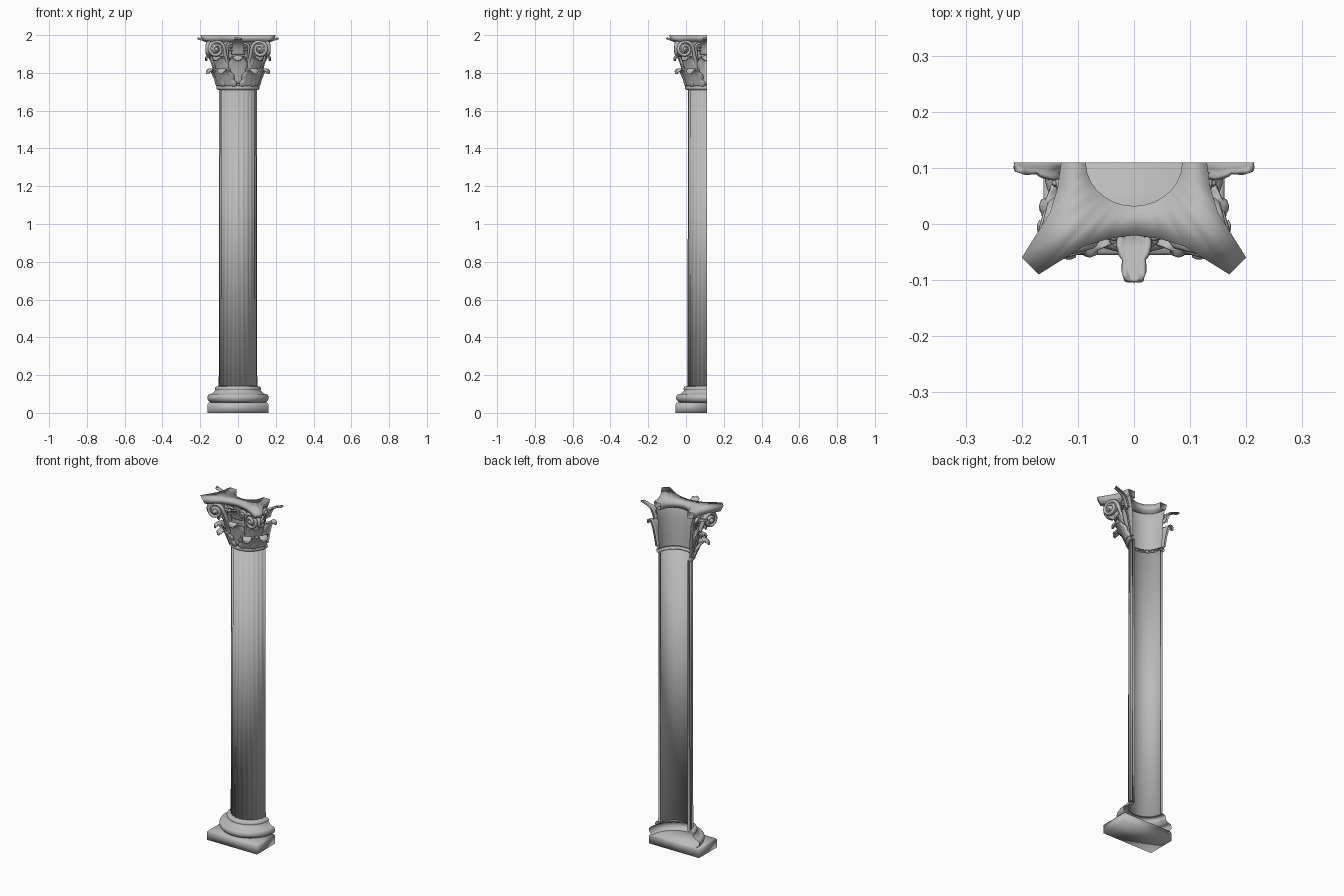
import bpy, bmesh, math
from math import sin, cos, pi, radians
from mathutils import Vector

cube = bpy.data.objects.get("Cube")
if cube:
    bpy.data.objects.remove(cube, do_unlink=True)

stone = bpy.data.materials.new("grey_stone")
stone.use_nodes = True
GREY = (0.5, 0.5, 0.5, 1)
stone.diffuse_color = GREY
stone.node_tree.nodes["Principled BSDF"].inputs["Base Color"].default_value = GREY

BACK = 0.11  # wall plane; the column axis lies in it


def finish(name, bm, angle=180, cut=False):
    """Move to the wall plane, trim whatever passes it, and shade."""
    bmesh.ops.translate(bm, verts=bm.verts, vec=(0, BACK, 0))
    if cut:
        bmesh.ops.bisect_plane(bm, geom=bm.verts[:] + bm.edges[:] + bm.faces[:],
                               plane_co=(0, BACK, 0), plane_no=(0, 1, 0), clear_outer=True)
    mesh = bpy.data.meshes.new(name)
    bm.to_mesh(mesh)
    bm.free()
    mesh.materials.append(stone)
    obj = bpy.data.objects.new(name, mesh)
    bpy.context.collection.objects.link(obj)
    bpy.ops.object.select_all(action='DESELECT')
    obj.select_set(True)
    bpy.context.view_layer.objects.active = obj
    bpy.ops.object.shade_smooth_by_angle(angle=radians(angle))


def skin(bm, rows, closed=False):
    """Join rows of points with quads."""
    vs = [[bm.verts.new(p) for p in row] for row in rows]
    for a, b in zip(vs, vs[1:]):
        n = len(a)
        for i in range(n if closed else n - 1):
            j = (i + 1) % n
            bm.faces.new((a[i], a[j], b[j], b[i]))
    return vs


def half_lathe(name, profile, segs=28):
    bm = bmesh.new()
    arc = [pi + pi * i / segs for i in range(segs + 1)]
    skin(bm, [[(r * cos(a), r * sin(a), z) for a in arc] for r, z in profile])
    finish(name, bm)


def catmull(pts, steps):
    """Smooth path through a few points."""
    p = [Vector(q) for q in pts]
    p = [2 * p[0] - p[1]] + p + [2 * p[-1] - p[-2]]
    out = []
    for i in range(1, len(p) - 2):
        a, b, c, d = p[i - 1:i + 3]
        for k in range(steps):
            t = k / steps
            out.append(0.5 * (2 * b + (c - a) * t + (2 * a - 5 * b + 4 * c - d) * t * t
                              + (3 * b - a - 3 * c + d) * t ** 3))
    return out + [p[-2]]


def leaf(name, angle, path, width, lobes=4, thick=0.009):
    """Lobed acanthus leaf following a radius/height path."""
    bm = bmesh.new()
    line = catmull(path, 5)
    out = Vector((cos(angle), sin(angle), 0))
    side = Vector((-sin(angle), cos(angle), 0))
    rows = []
    for i, (r, z) in enumerate(line):
        t = i / (len(line) - 1)
        w = width * (1 - 0.7 * t ** 2) * (0.8 + 0.25 * abs(sin(lobes * pi * t + 0.4)))
        row = []
        for k in range(9):
            u = k / 4 - 1
            ridge = 0.008 * (abs(cos(1.5 * pi * u)) - 0.4) * (1 - 0.4 * t)
            drop = 0.25 * w * u * u
            row.append(out * (r + ridge - drop) + side * (u * w) + Vector((0, 0, z - 0.4 * drop)))
        rows.append(row)
    skin(bm, rows)
    bmesh.ops.recalc_face_normals(bm, faces=bm.faces)
    bmesh.ops.solidify(bm, geom=bm.faces[:], thickness=thick)
    bmesh.ops.recalc_face_normals(bm, faces=bm.faces)
    finish(name, bm, cut=True)


def scroll(name, center, facing, start, radius, sign, tube, turns=1.75):
    """Spiral tube with a stalk from start, a web disc and a central eye."""
    bm = bmesh.new()
    across = Vector((-sin(facing), cos(facing), 0)) * sign
    normal = Vector((cos(facing), sin(facing), 0))
    up, c = Vector((0, 0, 1)), Vector(center)
    path = []
    n = 36
    for i in range(n + 1):
        t = i / n
        a = pi * 0.9 - 2 * pi * turns * t
        rad = radius * (1 - 0.8 * t)
        path.append(c + across * rad * cos(a) + up * rad * sin(a) + normal * 0.012 * t)
    first, s = path[0], Vector(start)
    path = [s.lerp(first, k / 6) for k in range(6)] + path
    rows = []
    for i, p in enumerate(path):
        d = (path[min(i + 1, len(path) - 1)] - path[max(i - 1, 0)]).normalized()
        e1 = d.cross(normal).normalized()
        e2 = e1.cross(d)
        size = tube * (1 - 0.4 * i / len(path))
        rows.append([p + e1 * size * cos(k * pi / 4) + e2 * 1.5 * size * sin(k * pi / 4)
                     for k in range(8)])
    vs = skin(bm, rows, closed=True)
    bm.faces.new(vs[0])
    bm.faces.new(vs[-1])
    # web and eye as one stepped disc
    steps = [(0, -0.006), (0.9, -0.006), (0.9, 0.002), (0.25, 0.01), (0.2, 0.022), (0.0, 0.024)]
    skin(bm, [[c + normal * h + (across * cos(k * pi / 8) + up * sin(k * pi / 8)) * radius * max(f, 0.01)
               for k in range(16)] for f, h in steps], closed=True)
    bmesh.ops.recalc_face_normals(bm, faces=bm.faces)
    finish(name, bm, 70, cut=True)


# Plinth: square block, softly shaded, with a small upper bevel
bm = bmesh.new()
rows = []
for grow, z in [(0, 0), (0, 0.046), (-0.006, 0.054)]:
    x, y = 0.161 + grow, -0.165 - grow
    rows.append([(-x, 0, z), (-x, y, z), (x, y, z), (x, 0, z)])
vs = skin(bm, rows, closed=True)
bm.faces.new(vs[0][::-1])
bm.faces.new(vs[-1])
finish("plinth", bm)

# Base mouldings
half_lathe("base_mouldings", catmull(
    [(0.14, 0.054), (0.154, 0.062), (0.162, 0.078), (0.156, 0.096), (0.138, 0.102), (0.126, 0.112),
     (0.12, 0.12), (0.123, 0.128), (0.116, 0.139), (0.098, 0.142)], 3))

# Fluted shaft with a smooth hollow back, rim faces closing both ends
bm = bmesh.new()
FLUTES, STEPS = 12, 4
N = FLUTES * STEPS
arc = [pi + pi * i / N for i in range(N + 1)]
fluted = [0.102 - 0.004 * sin(pi * (i % STEPS) / STEPS) for i in range(N + 1)]
loops = []
for radii, z in [([0.087] * (N + 1), 0.138), (fluted, 0.138),
                 ([r * 0.975 for r in fluted], 1.715), ([0.087] * (N + 1), 1.715)]:
    loops.append([(r * cos(a), r * sin(a), z) for r, a in zip(radii, arc)])
skin(bm, loops + loops[:1])
bmesh.ops.remove_doubles(bm, verts=bm.verts, dist=0.0001)
bmesh.ops.recalc_face_normals(bm, faces=bm.faces)
finish("fluted_shaft", bm)

# Neck ring and bell of the capital
half_lathe("neck_ring", [(0.092, 1.71)] + [(0.105 + 0.01 * cos(a), 1.722 + 0.012 * sin(a))
           for a in [-pi / 2 + pi * k / 8 for k in range(9)]] + [(0.092, 1.735)])
half_lathe("capital_bell", catmull([(0.098, 1.73), (0.1, 1.82), (0.106, 1.91), (0.118, 1.968)], 4))

# Abacus: concave-sided slab with an open middle
quarter = [(0.13, 0), (0.136, -0.045), (0.15, -0.09), (0.2, -0.17),
           (0.17, -0.2), (0.09, -0.15), (0.045, -0.136), (0, -0.13)]
outer = quarter + [(-x, y) for x, y in quarter[-2::-1]]
inner = [(0.086 * cos(pi * i / 14), -0.078 * sin(pi * i / 14)) for i in range(15)]
bm = bmesh.new()
skin(bm, [[(x, y, 2.0) for x, y in inner], [(x, y, 2.0) for x, y in outer],
          [(x * 0.94, y * 0.94, 1.968) for x, y in outer], [(x, y, 1.962) for x, y in inner],
          [(x, y, 2.0) for x, y in inner]])
bmesh.ops.remove_doubles(bm, verts=bm.verts, dist=0.0001)
bmesh.ops.recalc_face_normals(bm, faces=bm.faces)
finish("abacus", bm)

# Lower leaves between the axes, taller leaves on the axes and corners
LOW = [(0.106, 1.735), (0.118, 1.765), (0.135, 1.8), (0.16, 1.824), (0.184, 1.815), (0.188, 1.795)]
HIGH = [(0.106, 1.745), (0.118, 1.81), (0.132, 1.86), (0.15, 1.89), (0.17, 1.885), (0.173, 1.865)]
for i in (1, 2, 4, 5):
    leaf("lower_leaf", pi + i * pi / 6, LOW, 0.045)
for i in range(5):
    leaf("upper_leaf", pi + i * pi / 4, HIGH, 0.05)

# Flower sprays at the middle of each abacus side
SPRAY = [(0.118, 1.9), (0.13, 1.935), (0.148, 1.962), (0.172, 1.975), (0.192, 1.982), (0.21, 1.988)]
for a in (pi, 1.5 * pi, 2 * pi):
    leaf("flower_spray", a, SPRAY, 0.03, lobes=3)

# Corner volutes in pairs, and small inner scrolls beside each spray
for corner in (1.25 * pi, 1.75 * pi):
    for s in (-1, 1):
        facing = corner + s * radians(58)
        mid = corner + s * radians(7)
        c = (0.19 * cos(mid), 0.19 * sin(mid), 1.925)
        foot = corner + s * radians(18)
        scroll("corner_volute", c, facing, (0.115 * cos(foot), 0.115 * sin(foot), 1.82), 0.045, -s, 0.01)
for face in (pi, 1.5 * pi, 2 * pi):
    for s in (-1, 1):
        a = face + s * radians(17)
        foot = face + s * radians(26)
        scroll("inner_scroll", (0.128 * cos(a), 0.128 * sin(a), 1.935), face,
               (0.112 * cos(foot), 0.112 * sin(foot), 1.84), 0.022, -s, 0.007, 1.5)
